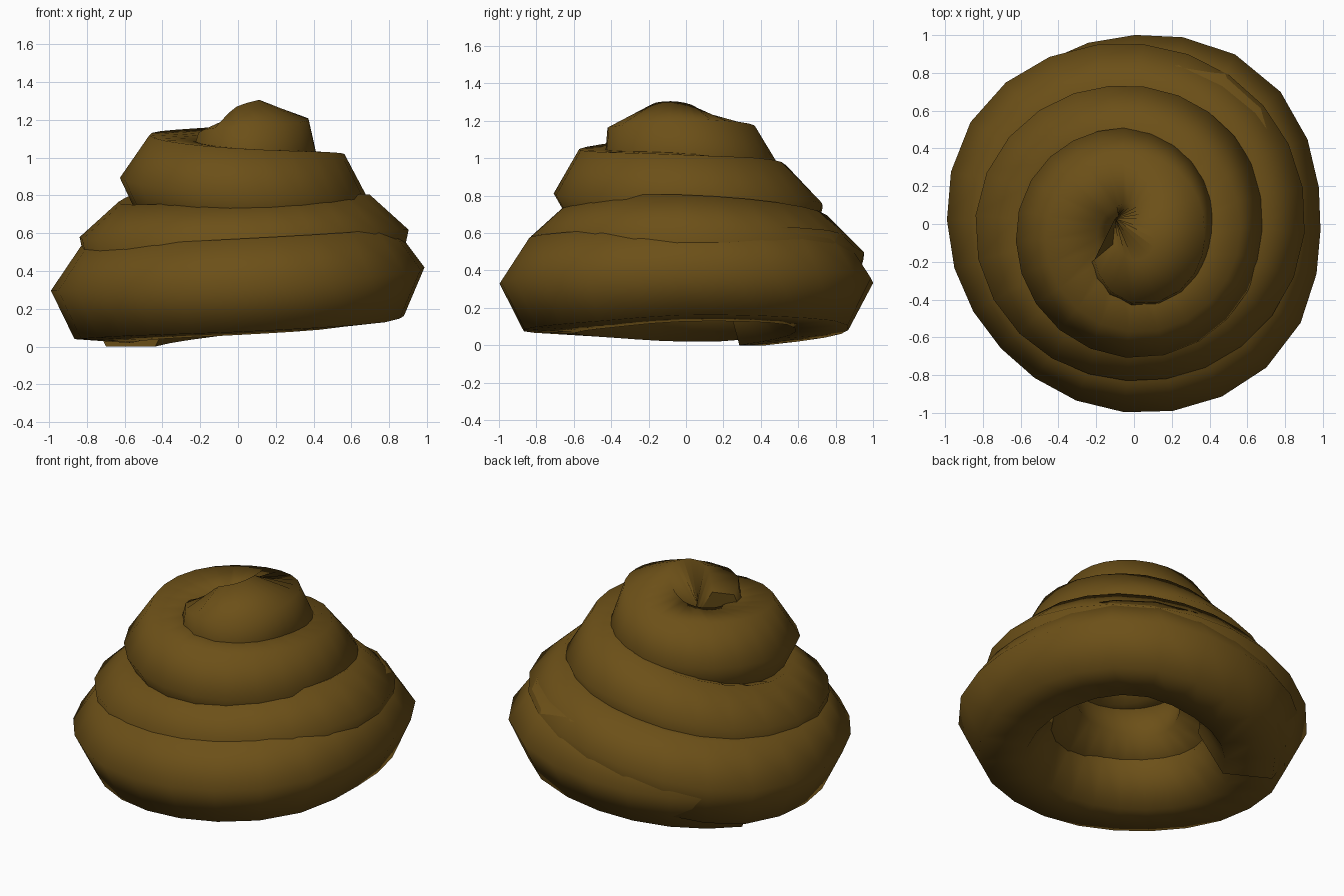
import bpy, bmesh, math
from mathutils import Vector

if "Cube" in bpy.data.objects:
    bpy.data.objects.remove(bpy.data.objects["Cube"])

# Path keys, winding clockwise upwards:
# angle, outer radius, centre height, tube radius, roll of the section in degrees
KEYS = [
    (148, 0.965, 0.255, 0.295, 0), (90, 1.00, 0.32, 0.285, 2), (50, 1.05, 0.37, 0.28, 5),
    (0, 0.99, 0.385, 0.28, 7), (-42, 1.035, 0.35, 0.285, 5), (-90, 1.00, 0.315, 0.285, 3),
    (-135, 0.965, 0.29, 0.28, 3), (-180, 0.99, 0.275, 0.285, 4),
    (-215, 1.02, 0.30, 0.295, 4), (-270, 0.965, 0.42, 0.28, 15), (-360, 0.92, 0.53, 0.28, 18),
    (-450, 0.845, 0.495, 0.28, 18), (-540, 0.855, 0.49, 0.28, 18), (-630, 0.74, 0.69, 0.28, 14),
    (-720, 0.695, 0.78, 0.28, -2), (-810, 0.71, 0.81, 0.275, 0), (-900, 0.62, 0.88, 0.275, 5),
    (-972, 0.52, 0.93, 0.265, 2), (-1080, 0.445, 1.02, 0.28, -18),
    (-1165, 0.475, 1.015, 0.265, -26), (-1217, 0.33, 1.03, 0.13, -10),
]
SIDES = 6
STEP = 15


def slope(i, c):
    a, b = KEYS[max(i - 1, 0)], KEYS[min(i + 1, len(KEYS) - 1)]
    return (b[c] - a[c]) / (b[0] - a[0])


def sample(angle):
    """Smooth interpolation of the path keys: centre point, tube radius, roll."""
    i = 0
    while i < len(KEYS) - 2 and angle < KEYS[i + 1][0]:
        i += 1
    a, b = KEYS[i], KEYS[i + 1]
    h = b[0] - a[0]
    t = (angle - a[0]) / h
    out, z, rad, roll = [
        (2*t**3 - 3*t**2 + 1) * a[c] + (t**3 - 2*t**2 + t) * h * slope(i, c)
        + (3*t**2 - 2*t**3) * b[c] + (t**3 - t**2) * h * slope(i + 1, c)
        for c in (1, 2, 3, 4)]
    r, th = out - rad, math.radians(angle)
    return Vector((r * math.cos(th), r * math.sin(th), z)), rad, math.radians(roll)


# Coiled six-sided tube
bm = bmesh.new()
count = round((KEYS[0][0] - KEYS[-1][0]) / STEP)
rings = []
for k in range(count + 1):
    ang = KEYS[0][0] + (KEYS[-1][0] - KEYS[0][0]) * k / count
    centre, rad, roll = sample(ang)
    tangent = sample(ang - 0.5)[0] - sample(ang + 0.5)[0]
    outward = Vector((-tangent.y, tangent.x, 0)).normalized()
    ring = []
    for s in range(SIDES):
        a = 2 * math.pi * s / SIDES + roll
        ring.append(bm.verts.new(centre + outward * rad * math.cos(a)
                                 + Vector((0, 0, rad * math.sin(a)))))
    rings.append(ring)

# Pinch the inner edge of the top loop to one point so it does not cross itself
for ring in rings[-18:]:
    inner = ring[3]
    if (inner.co.xy - Vector((-0.1, 0.03))).length < 0.17:
        inner.co.x, inner.co.y = -0.1, 0.03

for a, b in zip(rings, rings[1:]):
    for s in range(SIDES):
        n = (s + 1) % SIDES
        bm.faces.new((a[s], a[n], b[n], b[s])).smooth = True

# Flat end caps
bm.faces.new(rings[0])
bm.faces.new(rings[-1])
bmesh.ops.recalc_face_normals(bm, faces=bm.faces)

# Rest on the ground
low = min(v.co.z for v in bm.verts)
bmesh.ops.translate(bm, verts=bm.verts, vec=(0, 0, -low))

mesh = bpy.data.meshes.new("swirl_coil")
bm.to_mesh(mesh)
bm.free()
obj = bpy.data.objects.new("swirl_coil", mesh)
bpy.context.collection.objects.link(obj)

# Brown colour
mat = bpy.data.materials.new("brown")
mat.diffuse_color = (0.15, 0.08, 0.009, 1)
mat.use_nodes = True
mat.node_tree.nodes["Principled BSDF"].inputs["Base Color"].default_value = mat.diffuse_color
mesh.materials.append(mat)
